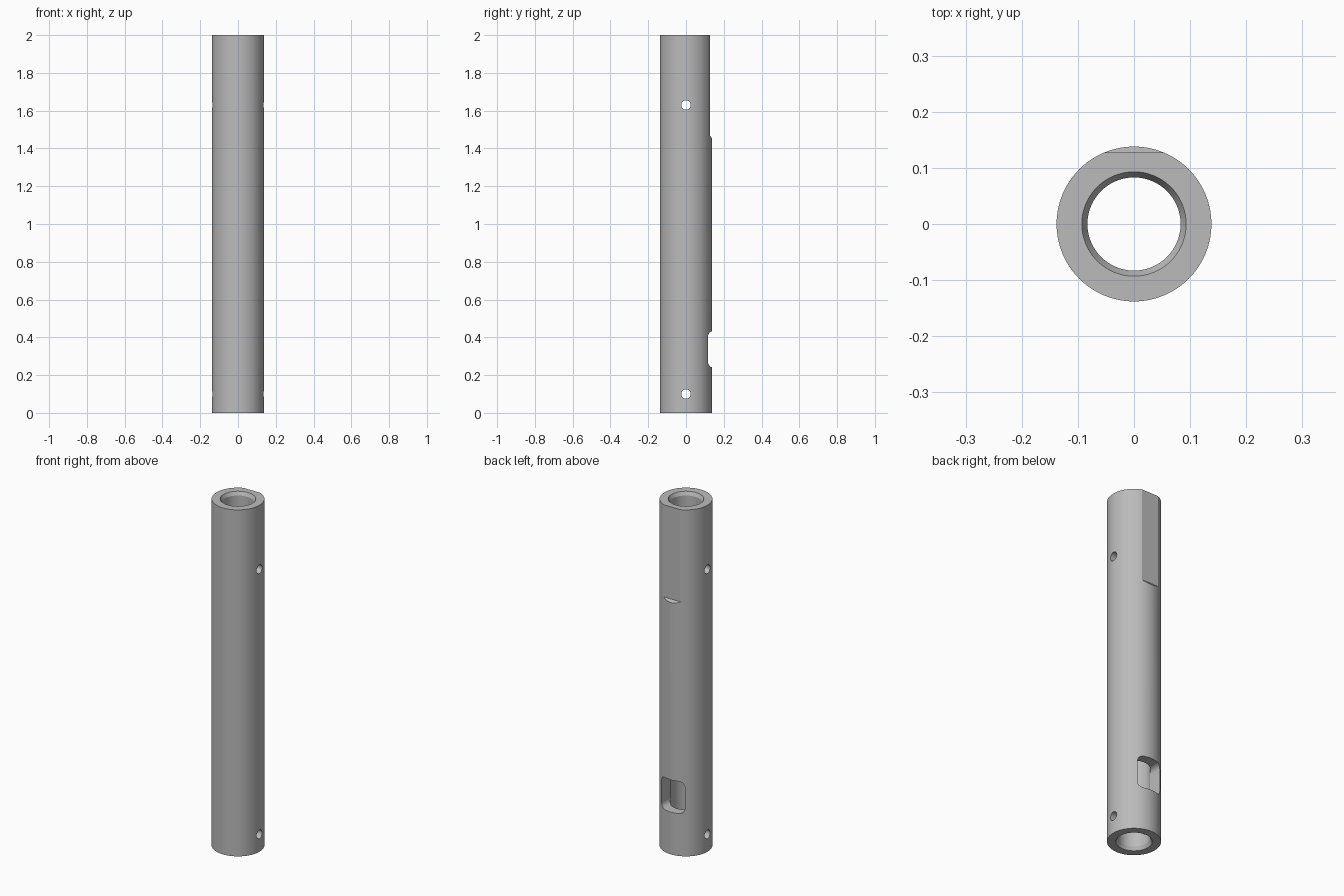
import bpy, bmesh, math
from mathutils import Matrix

cube = bpy.data.objects.get("Cube")
if cube:
    bpy.data.objects.remove(cube, do_unlink=True)

HEIGHT, OUTER, BORE, MOUTH, CHAMFER = 2.0, 0.138, 0.083, 0.093, 0.02
SEGMENTS = 96

steel = bpy.data.materials.new("Grey steel")
steel.use_nodes = True
grey = (0.5, 0.5, 0.5, 1)
steel.diffuse_color = grey
steel.node_tree.nodes["Principled BSDF"].inputs["Base Color"].default_value = grey


def make_object(name, bm):
    bmesh.ops.recalc_face_normals(bm, faces=bm.faces[:])
    mesh = bpy.data.meshes.new(name)
    bm.to_mesh(mesh)
    bm.free()
    mesh.materials.append(steel)
    obj = bpy.data.objects.new(name, mesh)
    bpy.context.collection.objects.link(obj)
    return obj


def extrude_outline(name, points, direction):
    bm = bmesh.new()
    face = bm.faces.new([bm.verts.new(p) for p in points])
    moved = bmesh.ops.extrude_face_region(bm, geom=[face])["geom"]
    bmesh.ops.translate(bm, vec=direction,
                        verts=[v for v in moved if isinstance(v, bmesh.types.BMVert)])
    return make_object(name, bm)


# Tube: closed wall profile turned about the vertical axis
profile = [(OUTER, 0), (OUTER, HEIGHT), (MOUTH, HEIGHT), (BORE, HEIGHT - CHAMFER),
           (BORE, CHAMFER), (MOUTH, 0)]
bm = bmesh.new()
rings = []
for i in range(SEGMENTS):
    a = math.tau * i / SEGMENTS
    rings.append([bm.verts.new((r * math.cos(a), r * math.sin(a), z)) for r, z in profile])
for i, ring in enumerate(rings):
    following = rings[(i + 1) % SEGMENTS]
    for j in range(len(profile)):
        k = (j + 1) % len(profile)
        bm.faces.new((ring[j], following[j], following[k], ring[k]))
tube = make_object("tube", bm)

# Flat on the upper back, with a sloped lower end
flat = [(-0.3, 0.127, 2.1), (-0.3, 0.127, 1.468), (-0.3, 0.139, 1.452),
        (-0.3, 0.3, 1.452), (-0.3, 0.3, 2.1)]
cutters = [extrude_outline("flat_cutter", flat, (0.6, 0, 0))]

# Rounded window through the back wall
half_w, half_h, radius, middle = 0.074, 0.093, 0.03, 0.337
window = []
for corner, (sx, sz) in enumerate([(1, 1), (-1, 1), (-1, -1), (1, -1)]):
    for step in range(9):
        a = math.pi / 2 * (corner + step / 8)
        window.append((sx * (half_w - radius) + radius * math.cos(a), 0.02,
                       middle + sz * (half_h - radius) + radius * math.sin(a)))
cutters.append(extrude_outline("window_cutter", window, (0, 0.3, 0)))

# Cross holes from side to side
for name, z in (("lower_hole_cutter", 0.1), ("upper_hole_cutter", 1.63)):
    bm = bmesh.new()
    bmesh.ops.create_cone(bm, cap_ends=True, segments=32, radius1=0.025, radius2=0.025,
                          depth=0.6, matrix=Matrix.Translation((0, 0, z))
                          @ Matrix.Rotation(math.pi / 2, 4, "Y"))
    cutters.append(make_object(name, bm))

# Cut the tube, then shade it smooth with sharp edges kept
bpy.ops.object.select_all(action="DESELECT")
tube.select_set(True)
bpy.context.view_layer.objects.active = tube
for cutter in cutters:
    cutter.hide_render = True
    cut = tube.modifiers.new(cutter.name, "BOOLEAN")
    cut.operation, cut.solver, cut.object = "DIFFERENCE", "EXACT", cutter
    bpy.ops.object.modifier_apply(modifier=cut.name)
    bpy.data.objects.remove(cutter, do_unlink=True)
bpy.ops.object.shade_smooth_by_angle(angle=math.radians(20))
